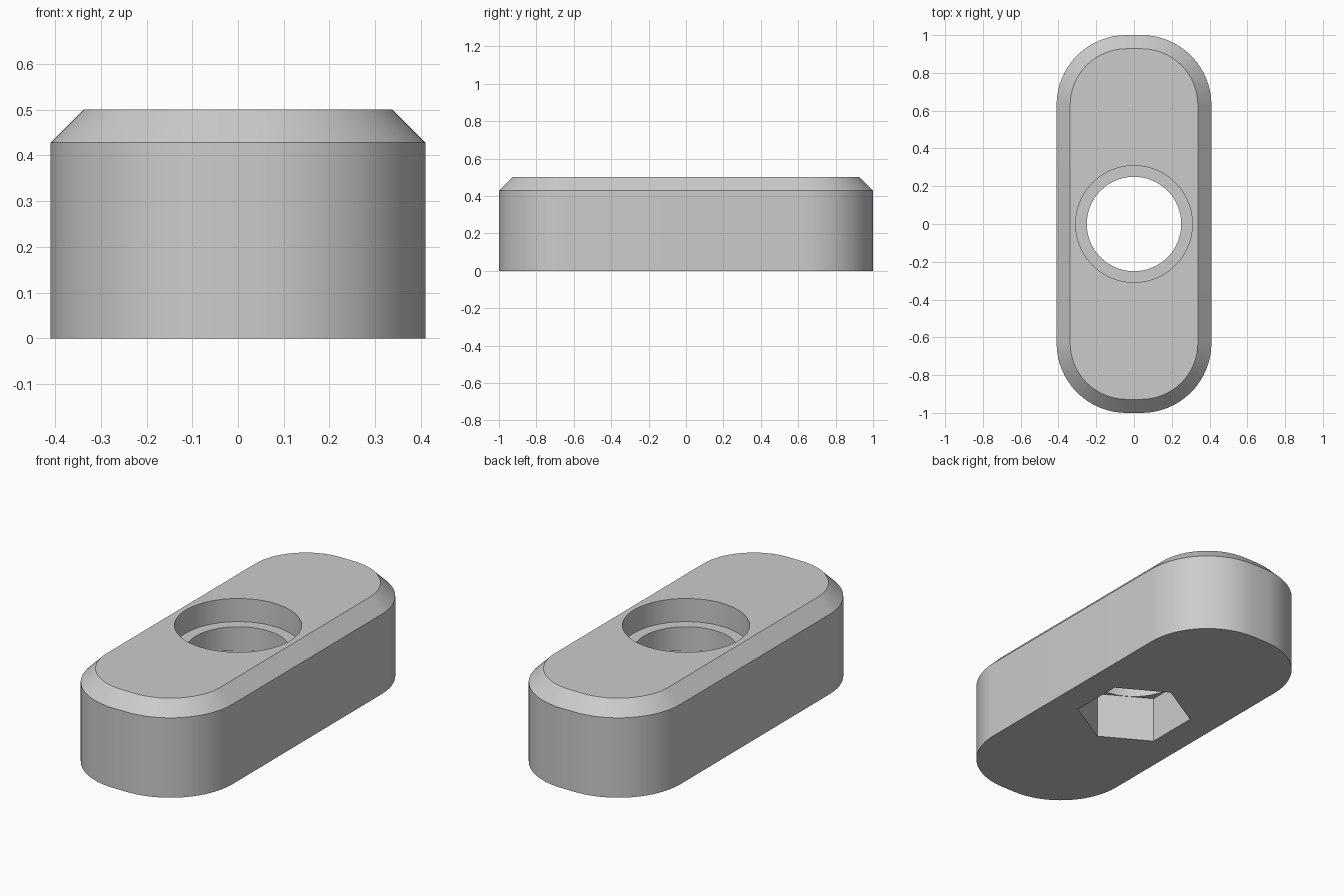
import bpy, bmesh, math

if "Cube" in bpy.data.objects:
    bpy.data.objects.remove(bpy.data.objects["Cube"])

HALF_X, HALF_Y, HEIGHT = 0.41, 1.0, 0.5
CORNER, CHAMFER = 0.37, 0.072

grey = bpy.data.materials.new("plain grey")
grey.diffuse_color = (0.6, 0.6, 0.6, 1)
grey.use_nodes = True
grey.node_tree.nodes["Principled BSDF"].inputs["Base Color"].default_value = grey.diffuse_color


def rounded_outline(inset, z, steps=16):
    """Rounded rectangle in the plan, shrunk by inset."""
    r = CORNER - inset
    cx, cy = HALF_X - CORNER, HALF_Y - CORNER
    points = []
    for i, (sx, sy) in enumerate([(1, 1), (-1, 1), (-1, -1), (1, -1)]):
        for k in range(steps + 1):
            a = math.pi / 2 * (i + k / steps)
            points.append((sx * cx + r * math.cos(a), sy * cy + r * math.sin(a), z))
    return points


def circle(radius, z, sides, turn=0):
    return [(radius * math.cos(turn + 2 * math.pi * i / sides),
             radius * math.sin(turn + 2 * math.pi * i / sides), z) for i in range(sides)]


def loft(name, rings):
    """Closed solid skinned through matching rings."""
    bm = bmesh.new()
    loops = [[bm.verts.new(p) for p in ring] for ring in rings]
    n = len(loops[0])
    for low, high in zip(loops, loops[1:]):
        for i in range(n):
            j = (i + 1) % n
            bm.faces.new((low[i], low[j], high[j], high[i]))
    bm.faces.new(loops[0][::-1])
    bm.faces.new(loops[-1])
    bmesh.ops.recalc_face_normals(bm, faces=bm.faces)
    mesh = bpy.data.meshes.new(name)
    bm.to_mesh(mesh)
    bm.free()
    mesh.materials.append(grey)
    obj = bpy.data.objects.new(name, mesh)
    bpy.context.collection.objects.link(obj)
    return obj


# Block with a chamfered upper rim
block = loft("slot_nut_block", [rounded_outline(0, 0),
                                rounded_outline(0, HEIGHT - CHAMFER),
                                rounded_outline(CHAMFER, HEIGHT)])

# Stepped bore: hexagon pocket below, through hole, counterbore above
HEX_R = 0.252 / math.cos(math.pi / 6)
cutters = [
    loft("hex_pocket_cutter", [circle(HEX_R, z, 6, math.pi / 6) for z in (-0.1, 0.25)]),
    loft("through_hole_cutter", [circle(0.25, z, 64) for z in (0.15, 0.6)]),
    loft("counterbore_cutter", [circle(0.309, z, 64) for z in (0.376, 0.6)]),
]
for cutter in cutters:
    cut = block.modifiers.new(cutter.name, 'BOOLEAN')
    cut.operation = 'DIFFERENCE'
    cut.solver = 'EXACT'
    cut.object = cutter

# Apply the cuts and remove the helpers
bpy.context.view_layer.objects.active = block
block.select_set(True)
for cutter in cutters:
    bpy.ops.object.modifier_apply(modifier=cutter.name)
    bpy.data.objects.remove(cutter)

bpy.ops.object.shade_smooth_by_angle(angle=math.radians(30))
